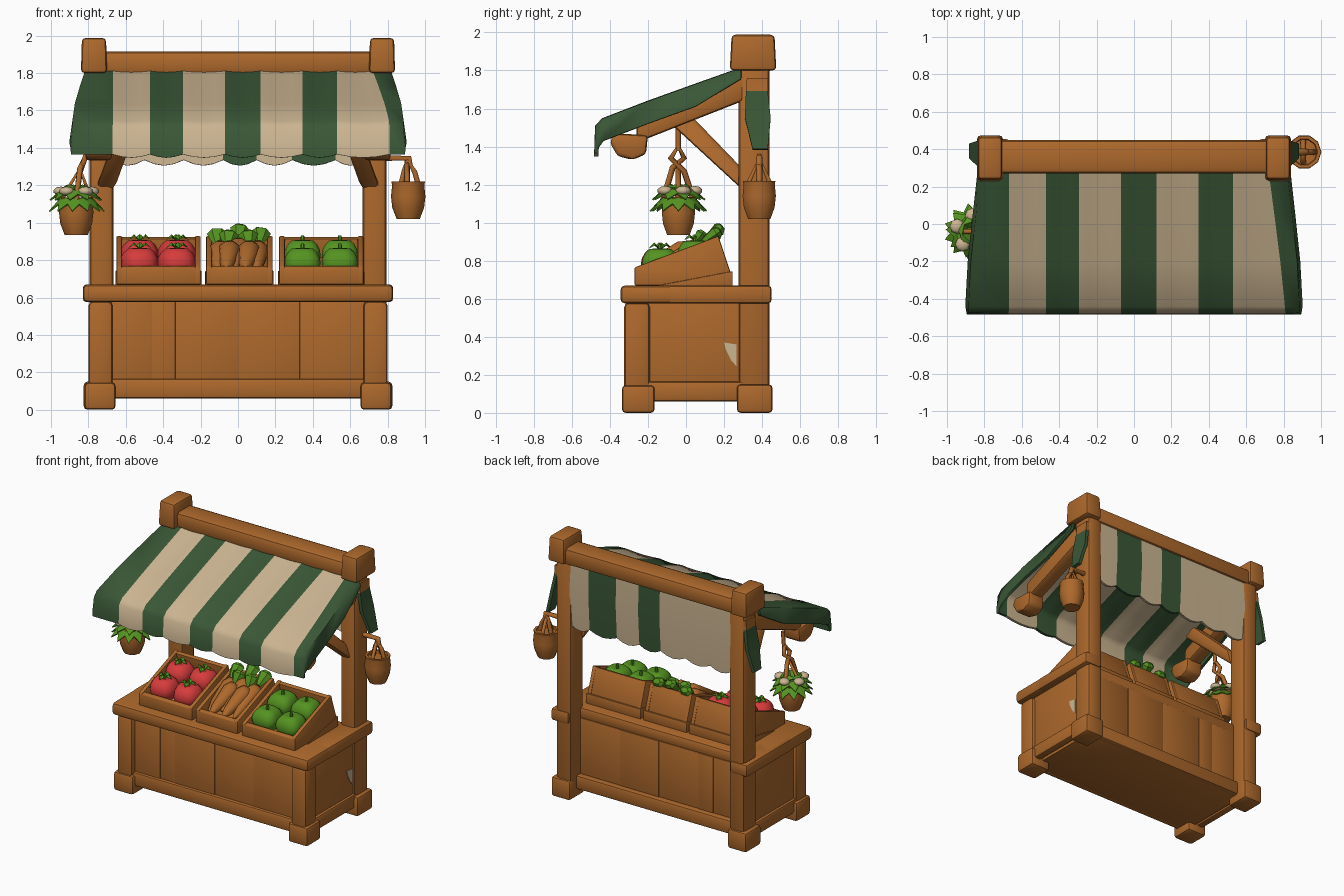
import bpy, bmesh, math, random
from mathutils import Vector

if "Cube" in bpy.data.objects:
    bpy.data.objects.remove(bpy.data.objects["Cube"])
random.seed(4)

def mat(name, c):
    m = bpy.data.materials.new(name)
    m.diffuse_color = (*c, 1)
    m.use_nodes = True
    m.node_tree.nodes["Principled BSDF"].inputs["Base Color"].default_value = m.diffuse_color
    return m
WOOD = mat("warm_wood", (.42, .14, .025))
GREEN = mat("canvas_green", (.042, .095, .037))
CREAM = mat("canvas_cream", (.60, .46, .285))
RED = mat("fruit_red", (.68, .045, .045))
LEAF = mat("leaf_green", (.09, .29, .015))

def select(ob):
    bpy.ops.object.select_all(action='DESELECT')
    ob.select_set(True)
    bpy.context.view_layer.objects.active = ob

def finish(name, bm, mats, bevel=0, angle=40, solid=0):
    me = bpy.data.meshes.new(name)
    bm.to_mesh(me)
    bm.free()
    ob = bpy.data.objects.new(name, me)
    bpy.context.collection.objects.link(ob)
    for m in mats:
        me.materials.append(m)
    if solid:
        s = ob.modifiers.new("thickness", 'SOLIDIFY')
        s.thickness, s.offset = solid, 0
    if bevel:
        b = ob.modifiers.new("bevel", 'BEVEL')
        b.width, b.segments, b.limit_method = bevel, 2, 'ANGLE'
    select(ob)
    if ob.modifiers:
        bpy.ops.object.convert(target='MESH')
    bpy.ops.object.shade_smooth_by_angle(angle=math.radians(angle))
    return ob

def box(name, lo, hi, m=WOOD, bevel=.018, taper=1.0):
    """Box between two corners; taper scales the top face."""
    bm = bmesh.new()
    bmesh.ops.create_cube(bm, size=1)
    for v in bm.verts:
        k = taper if v.co.z > 0 else 1
        v.co = [(a + b) / 2 + (b - a) * c * s for a, b, c, s in zip(lo, hi, v.co, (k, k, 1))]
    return finish(name, bm, [m], bevel)

def prism(name, prof, x0, x1, m=WOOD, bevel=.006, lean=0):
    """Extrude a (y, z) profile along x; lean shifts x with height."""
    bm = bmesh.new()
    zmin = min(z for y, z in prof)
    a, b = [[bm.verts.new((x + lean * (z - zmin), y, z)) for y, z in prof] for x in (x0, x1)]
    n = len(prof)
    bm.faces.new(a)
    bm.faces.new(b[::-1])
    for i in range(n):
        bm.faces.new((a[i], b[i], b[(i + 1) % n], a[(i + 1) % n]))
    bmesh.ops.recalc_face_normals(bm, faces=bm.faces)
    return finish(name, bm, [m], bevel)

def lathe(name, prof, at, m, seg=10, angle=40):
    """Revolve an (r, z) profile about a vertical axis."""
    bm = bmesh.new()
    rings = [[bm.verts.new((at[0] + r * math.cos(t), at[1] + r * math.sin(t), at[2] + z))
              for t in (math.tau * i / seg for i in range(seg))] for r, z in prof]
    for a, b in zip(rings, rings[1:]):
        for i in range(seg):
            j = (i + 1) % seg
            bm.faces.new((a[i], a[j], b[j], b[i]))
    bm.faces.new(rings[0][::-1])
    bm.faces.new(rings[-1])
    return finish(name, bm, [m], angle=angle)

def rope(name, pts, r):
    cu = bpy.data.curves.new(name, 'CURVE')
    cu.dimensions, cu.bevel_depth, cu.bevel_resolution, cu.use_fill_caps = '3D', r, 1, True
    sp = cu.splines.new('POLY')
    sp.points.add(len(pts) - 1)
    for p, c in zip(sp.points, pts):
        p.co = (*c, 1)
    ob = bpy.data.objects.new(name, cu)
    bpy.context.collection.objects.link(ob)
    cu.materials.append(WOOD)
    select(ob)
    bpy.ops.object.convert(target='MESH')

def leaf(bm, base, tip, w):
    """Folded diamond leaf from base to tip."""
    base, tip = Vector(base), Vector(tip)
    side = (tip - base).cross(Vector((0, 0, 1)))
    side = (side.normalized() if side.length > 1e-4 else Vector((1, 0, 0))) * w
    mid = base.lerp(tip, .5) + Vector((0, 0, .02))
    b, t, l, r, c = [bm.verts.new(p) for p in (base, tip, mid - side, mid + side, mid + Vector((0, 0, .015)))]
    for f in ((b, r, c), (r, t, c), (t, l, c), (l, b, c)):
        bm.faces.new(f)

# Frame: posts, caps, feet, rafters and braces on both sides
for s, side in ((-1, "left"), (1, "right")):
    def sbox(name, x0, x1, y0, y1, z0, z1, **k):
        a, b = sorted((s * x0, s * x1))
        box(side + name, (a, y0, z0), (b, y1, z1), **k)
    def sprism(name, prof, x0, x1, **k):
        prism(side + name, prof, *sorted((s * x0, s * x1)), **k)
    sbox("_post", .665, .795, .275, .44, .05, 1.85, bevel=.03)
    sbox("_post_cap", .70, .84, .23, .475, 1.80, 1.988, bevel=.02, taper=.92)
    sbox("_rear_foot", .665, .825, .267, .455, 0, .15, bevel=.02)
    sbox("_front_foot", .655, .82, -.337, -.165, 0, .145, bevel=.02)
    sbox("_front_leg", .67, .80, -.325, -.19, .05, .58, bevel=.025)
    sbox("_counter_end", .68, .83, -.1, .45, .575, .67, bevel=.02)
    sbox("_side_panel", .745, .775, -.25, .36, .08, .6, bevel=.004)
    sbox("_side_rail", .735, .795, -.25, .36, .06, .165)
    sprism("_rafter", [(.30, 1.78), (.30, 1.64), (-.26, 1.42), (-.26, 1.55)], .69, .80, bevel=.02)
    sprism("_rafter_knob", [(-.40, 1.42), (-.36, 1.35), (-.28, 1.33), (-.21, 1.36), (-.20, 1.46), (-.38, 1.47)],
           .675, .815, bevel=.02)
    sprism("_brace", [(.30, 1.17), (.30, 1.28), (.03, 1.56), (-.08, 1.52)], .665, .765, bevel=.02, lean=-.36 * s)
    # Cloth wing wrapped over the outside of the post, tied with a wooden pad on top
    bm = bmesh.new()
    rings = [[bm.verts.new((s * x, y, z)) for y in (y0, y1)] for x, y0, y1, z in
             ((.795, .32, .43, 1.76), (.80, .315, .43, 1.69), (.825, .31, .445, 1.55), (.87, .35, .43, 1.385))]
    for i, (a, b) in enumerate(zip(rings, rings[1:])):
        bm.faces.new((a[0], a[1], b[1], b[0])).material_index = 1 if i == 0 else 0
    finish(side + "_cloth_wing", bm, [GREEN, WOOD], solid=.025)
prism("side_patch", [(.20, .37), (.265, .36), (.265, .245), (.235, .28), (.21, .33)], .775, .78, CREAM, 0)

# Beam, counter top, base panels
box("top_beam", (-.75, .27, 1.79), (.75, .45, 1.915), bevel=.03)
box("counter_top", (-.83, -.345, .575), (.83, .325, .67), bevel=.025)
box("base_floor", (-.72, -.27, .06), (.72, .34, .085), bevel=.004)
box("front_rail", (-.70, -.305, .06), (.70, -.25, .165), bevel=.015)
box("back_rail", (-.70, .30, .06), (.70, .37, .165), bevel=.015)
cuts = [-.69, -.46, -.335, 0, .33, .69]
for i, (a, b) in enumerate(zip(cuts, cuts[1:])):
    for y, n in ((-.285, "front"), (.295, "back")):
        j = .004 * (i % 2)
        box(f"{n}_plank_{i + 1}", (a, y + j, .08), (b, y + .03 + j, .59), bevel=.002)

# Awning: striped columns swept down a slope and over the front edge
edges = [-.67, -.47, -.295, -.07, .12, .345, .53, .72]
cols = [(None, -1, .11, 0), (None, -1, 0, 0)]
for i, (a, b) in enumerate(zip(edges, edges[1:])):
    cols += [(a + (b - a) * k / 4, .09 * k / 4 if i == 6 else 0, 0, math.sin(math.pi * k / 4)) for k in range(4)]
cols += [(edges[-1], .09, 0, 0), (None, 1, 0, 0), (None, 1, .11, 0)]
path = [(.29, 1.805, 0), (.05, 1.72, .35), (-.2, 1.63, .7), (-.435, 1.54, .97), (-.468, 1.505, 1), (-.472, 1.365, 1)]
bm = bmesh.new()
grid = []
for r, (y, z, t) in enumerate(path):
    row = []
    for x, s, drop, wave in cols:
        if x is None:
            x = s * ((.825 if drop else .812) + .066 * min(1, t * 1.15))
            drop = drop * (.45 if r == 0 else 1) * (0 if r == 5 else 1)
        else:
            x += s * t
        dip = wave * (.018 if r == 5 else .008)
        row.append(bm.verts.new((x, y, z - drop - dip)))
    grid.append(row)
for a, b in zip(grid, grid[1:]):
    for i in range(len(cols) - 1):
        f = bm.faces.new((a[i], b[i], b[i + 1], a[i + 1]))
        f.material_index = ((i - 2) // 4 + 1) % 2 if 2 <= i < 30 else 0
finish("awning", bm, [GREEN, CREAM], solid=.022, angle=80)

# Back curtain with a scalloped hem
bm = bmesh.new()
edges = [-.68, -.50, -.29, -.08, .10, .29, .52, .68]
xs = [a + (b - a) * k / 4 for a, b in zip(edges, edges[1:]) for k in range(4)] + [.68]
rows = [[bm.verts.new((x, y, z - (.03 * math.sin(math.pi * (i % 4) / 4) if z < 1.4 else 0)))
         for i, x in enumerate(xs)] for y, z in ((.42, 1.82), (.425, 1.58), (.41, 1.335))]
for a, b in zip(rows, rows[1:]):
    for i in range(len(xs) - 1):
        f = bm.faces.new((a[i], a[i + 1], b[i + 1], b[i]))
        f.material_index = 0 if i // 4 in (3, 5) else 1
finish("back_curtain", bm, [GREEN, CREAM], solid=.02, angle=50)

# Sloping display crates on wedges
for n, (x0, x1) in {"left": (-.65, -.20), "middle": (-.17, .185), "right": (.22, .67)}.items():
    wall = [(-.27, .67), (-.27, .765), (.17, .93), (.24, .72), (.225, .67)]
    prism(n + "_crate_side_a", wall, x0, x0 + .03)
    prism(n + "_crate_side_b", wall, x1 - .03, x1)
    prism(n + "_crate_front", [(-.27, .67), (-.27, .76), (-.24, .77), (-.24, .67)], x0 + .01, x1 - .01)
    prism(n + "_crate_back", [(.14, .915), (.17, .925), (.235, .72), (.20, .71)], x0 + .01, x1 - .01)
    prism(n + "_crate_floor", [(-.25, .67), (-.25, .70), (.19, .82), (.215, .67)], x0 + .01, x1 - .01)
    prism(n + "_crate_wedge", [(-.2, .66), (.245, .745), (.245, .66)], x0 - .006, x1 + .006)

def produce(name, at, r, m, lobes, depth):
    """Lobed round fruit with a dented top, leaf star and stem."""
    bm = bmesh.new()
    bmesh.ops.create_uvsphere(bm, u_segments=20, v_segments=10, radius=r)
    for v in bm.verts:
        d = math.hypot(v.co.x, v.co.y) / r
        k = 1 + depth * d * math.cos(lobes * (math.atan2(v.co.y, v.co.x) + math.pi / 4))
        v.co.x *= k
        v.co.y *= k
        v.co.z = v.co.z * .9 - (.25 * r * max(0, 1 - 2 * d) if v.co.z > 0 else 0)
        v.co += Vector(at)
    finish(name, bm, [m], angle=60)
    top = Vector(at) + Vector((0, 0, r * .70))
    if m == RED:
        bm = bmesh.new()
        for i in range(4):
            t = math.tau * i / 4 + at[0] * 9
            leaf(bm, top, top + Vector((math.cos(t) * r * .6, math.sin(t) * r * .6, .006)), .02)
        finish(name + "_leaves", bm, [LEAF])
    lathe(name + "_stem", [(.012, 0), (.009, .03)], top, LEAF, 6)

for row, (y, z) in enumerate(((-.135, .785), (.05, .828))):
    for k in range(2):
        produce(f"tomato_{row}{k}", (-.525 + .2 * k, y, z), .104, RED, 5, .04)
        produce(f"pepper_{row}{k}", (.345 + .2 * k, y, z), .104, LEAF, 4, .08)

# Carrots lying down the slope with chunky green tops
for i, (x, y, z) in enumerate(((-.095, .05, .85), (.005, .07, .865), (.105, .05, .85), (-.045, -.01, .85), (.06, -.01, .85))):
    ob = lathe(f"carrot_{i + 1}", [(.008, -.27), (.035, -.19), (.052, -.08), (.062, -.01), (.048, .03), (.015, .045)],
               (0, 0, 0), WOOD, 10, 60)
    ob.location = (x, y, z)
    ob.rotation_euler = (math.radians(-66), 0, random.uniform(-.12, .12))
for i, (x, y, z, tilt) in enumerate(((-.11, .08, .885, -55), (.0, .1, .90, -48), (.115, .08, .89, -55),
                                    (-.055, .04, .875, -35), (.06, .04, .875, -35))):
    ob = lathe(f"carrot_top_{i + 1}", [(.018, 0), (.034, .035), (.046, .08), (.054, .11), (.03, .135)], (0, 0, 0), LEAF, 6, 30)
    ob.location = (x, y, z)
    ob.rotation_euler = (math.radians(tilt), random.uniform(-.2, .2), 0)
    ob.scale = (1, .7, .9 if i < 3 else .7)

# Hanging baskets
cup = [(.062, 0), (.085, .06), (.092, .12), (.086, .18), (.09, .2), (.072, .2), (.068, .185)]
lathe("right_basket", cup, (.91, .385, 1.02), WOOD)
rope("right_hook", [(.76, .385, 1.345), (.915, .385, 1.345), (.92, .385, 1.30)], .018)
rope("right_handle", [(.87, .385, 1.2), (.89, .385, 1.28), (.905, .385, 1.335), (.945, .385, 1.27), (.965, .385, 1.2)], .016)
rope("right_handle_cross", [(.905, .325, 1.2), (.905, .385, 1.335), (.905, .445, 1.2)], .014)
px, py = -.865, -.04
lathe("left_basket", cup, (px, py, .935), WOOD)
rope("left_handle", [(px, py - .08, 1.12), (px + .02, py - .03, 1.29), (-.82, py + .03, 1.34), (-.80, py, 1.40),
                     (-.82, py - .04, 1.34), (px + .02, py + .03, 1.27), (px, py + .08, 1.12)], .016)
rope("left_handle_cross", [(px - .08, py, 1.12), (px + .02, py, 1.29), (px + .08, py, 1.12)], .014)
rope("left_hook", [(-.79, py, 1.50), (-.80, py, 1.38)], .014)
bm = bmesh.new()
for ring, (n, r, z0, z1) in enumerate(((11, .15, 1.13, 1.06), (9, .14, 1.16, 1.12), (6, .08, 1.15, 1.18))):
    for i in range(n):
        t = math.tau * (i + ring * .4) / n
        c, s = math.cos(t), math.sin(t)
        leaf(bm, (px + .02 * c, py + .02 * s, z0), (px + r * c, py + r * s, z1), .045)
finish("hanging_foliage", bm, [LEAF], solid=.008)
for i in range(5):
    t = math.tau * i / 5 + .3
    bm = bmesh.new()
    bmesh.ops.create_uvsphere(bm, u_segments=8, v_segments=5, radius=.042)
    for v in bm.verts:
        v.co.z *= .6
    bmesh.ops.translate(bm, verts=bm.verts, vec=(px + .085 * math.cos(t), py + .085 * math.sin(t), 1.168))
    finish(f"flower_{i + 1}", bm, [CREAM], angle=70)
